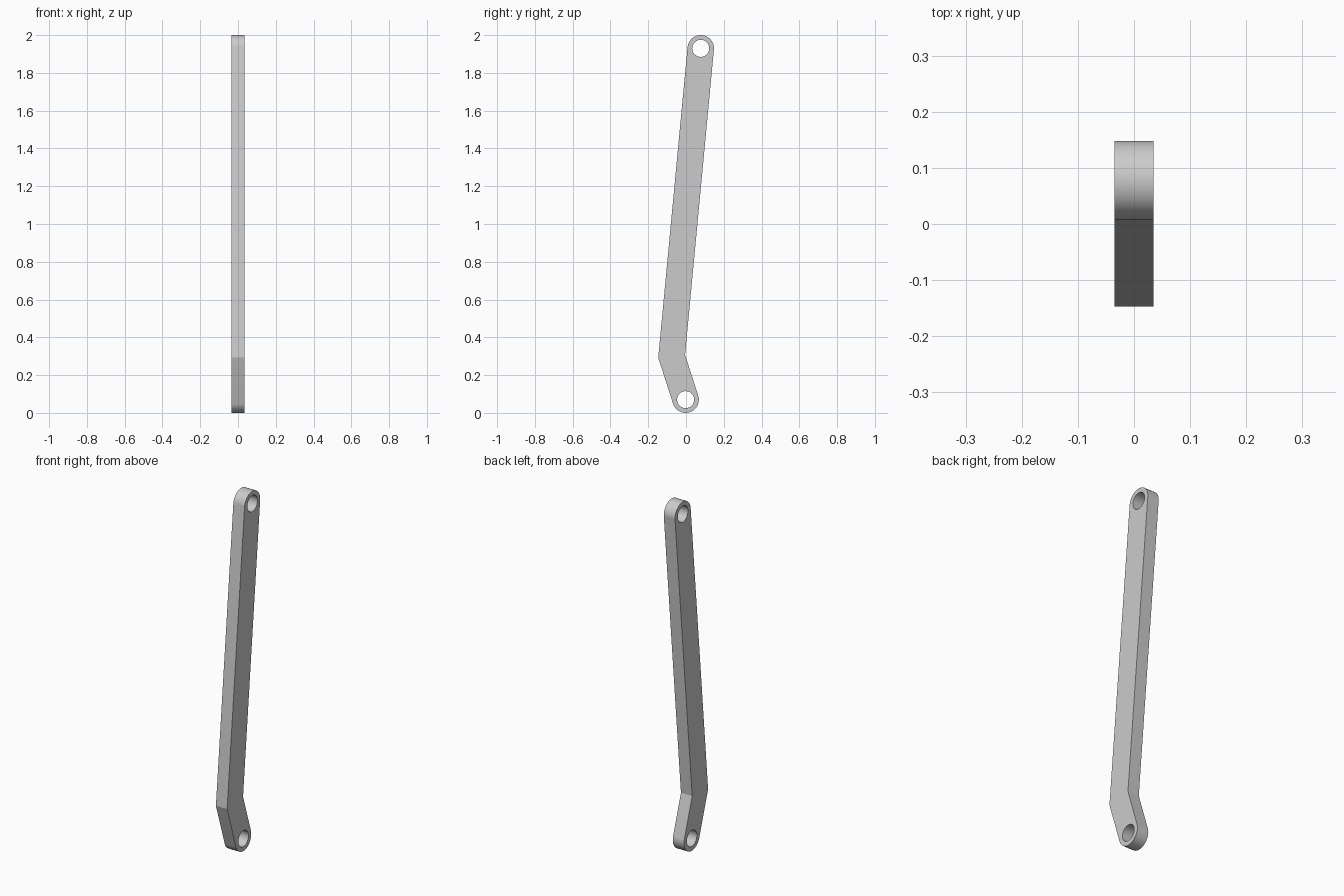
import bpy, bmesh, math
from mathutils import Vector

cube = bpy.data.objects.get("Cube")
if cube:
    bpy.data.objects.remove(cube, do_unlink=True)

# Link dimensions: centreline points are (y, z)
BOTTOM = Vector((-0.002, 0.07))
BEND = Vector((-0.076, 0.30))
TOP = Vector((0.078, 1.93))
RADIUS, HOLE, THICKNESS = 0.07, 0.045, 0.07
SEGMENTS = 32


def arc(centre, radius, start, sweep, count):
    return [centre + radius * Vector((math.cos(start + sweep * i / count),
                                      math.sin(start + sweep * i / count)))
            for i in range(count + 1)]


def side(direction):
    """Angle of the normal on the right of a direction."""
    return math.atan2(direction.y, direction.x) - math.pi / 2


# Outline: rounded ends joined by a mitred bend
lower, upper = (BEND - BOTTOM).normalized(), (TOP - BEND).normalized()
mid = (lower + upper).normalized()
mitre = Vector((mid.y, -mid.x)) * RADIUS / mid.dot(upper)
outline = (arc(TOP, RADIUS, side(upper), math.pi, SEGMENTS)
           + [BEND - mitre]
           + arc(BOTTOM, RADIUS, side(lower) + math.pi, math.pi, SEGMENTS)
           + [BEND + mitre])
holes = [arc(c, HOLE, 0, 2 * math.pi, 2 * SEGMENTS)[:-1] for c in (TOP, BOTTOM)]

# Fill the flat plate around the pin holes and extrude it
bm = bmesh.new()
edges = []
for loop in [outline] + holes:
    verts = [bm.verts.new((-THICKNESS / 2, p.x, p.y)) for p in loop]
    edges += [bm.edges.new((v, verts[(i + 1) % len(verts)])) for i, v in enumerate(verts)]
bmesh.ops.triangle_fill(bm, edges=edges, use_beauty=True, normal=(-1, 0, 0))
result = bmesh.ops.extrude_face_region(bm, geom=bm.faces[:], use_keep_orig=True)
moved = [g for g in result["geom"] if isinstance(g, bmesh.types.BMVert)]
bmesh.ops.translate(bm, verts=moved, vec=(THICKNESS, 0, 0))
bmesh.ops.recalc_face_normals(bm, faces=bm.faces[:])
mesh = bpy.data.meshes.new("link_arm")
bm.to_mesh(mesh)
bm.free()

link_arm = bpy.data.objects.new("link_arm", mesh)
bpy.context.collection.objects.link(link_arm)

# Plain grey finish
grey = bpy.data.materials.new("light_grey")
grey.use_nodes = True
colour = (0.6, 0.6, 0.6, 1)
grey.diffuse_color = colour
grey.node_tree.nodes["Principled BSDF"].inputs["Base Color"].default_value = colour
mesh.materials.append(grey)

# Smooth curved ends and bores, crisp rims and bend
bpy.ops.object.select_all(action="DESELECT")
link_arm.select_set(True)
bpy.context.view_layer.objects.active = link_arm
bpy.ops.object.shade_smooth_by_angle(angle=math.radians(20))
